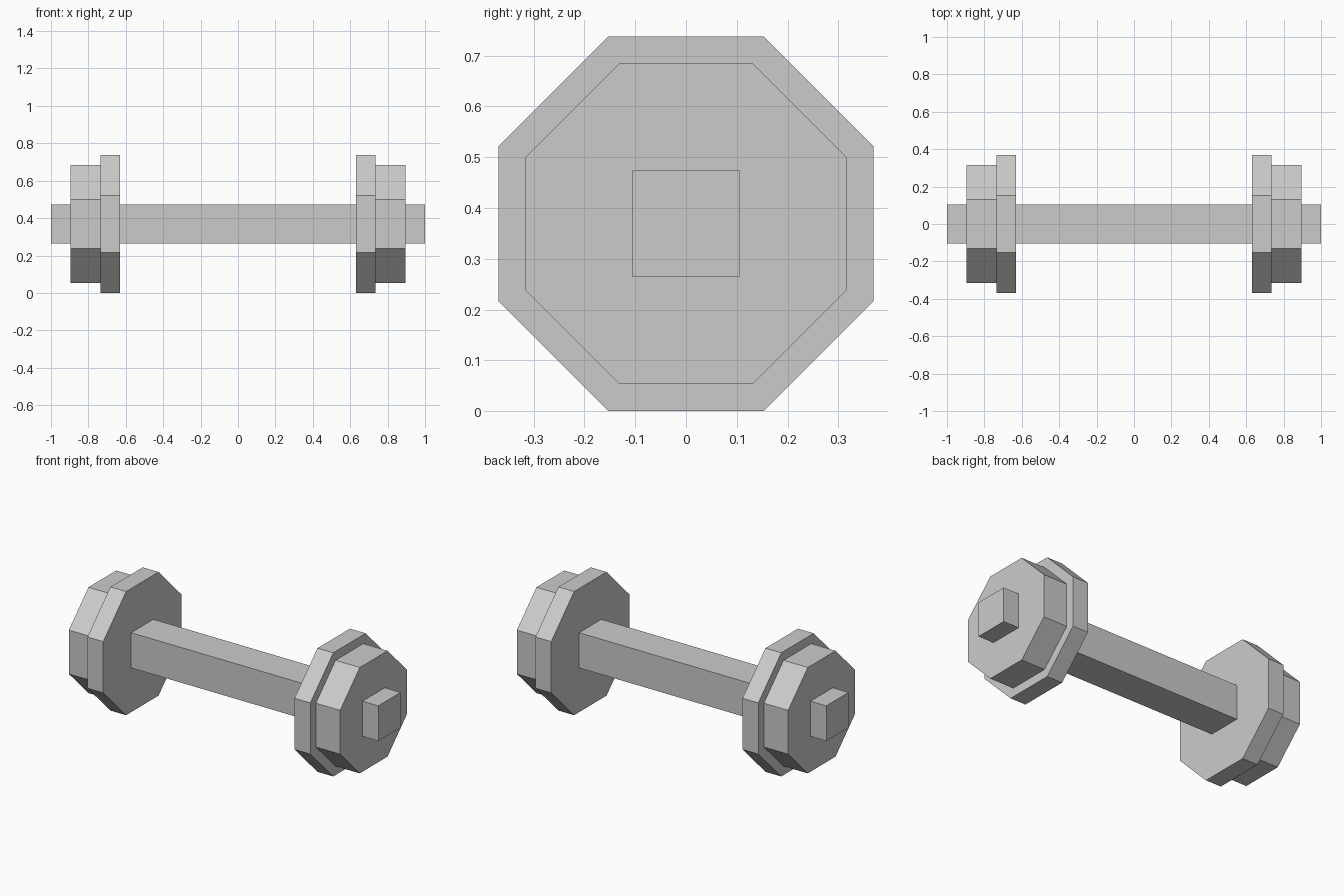
import bpy, math

if "Cube" in bpy.data.objects:
    bpy.data.objects.remove(bpy.data.objects["Cube"])

CENTRE_Z = 0.369


def plate(name, x0, x1, apothem):
    """Octagonal plate along x with a flat side on the ground."""
    bpy.ops.mesh.primitive_cylinder_add(
        vertices=8, radius=apothem / math.cos(math.pi / 8), depth=abs(x1 - x0),
        location=((x0 + x1) / 2, 0, CENTRE_Z))
    ob = bpy.context.object
    ob.name = name
    # Turn flats to face the axes, then lay the plate along x
    for v in ob.data.vertices:
        a = math.atan2(v.co.y, v.co.x)
        a = (math.floor(a / (math.pi / 4) + 0.25) + 0.5) * math.pi / 4
        r = math.hypot(v.co.x, v.co.y)
        v.co = (v.co.z, r * math.cos(a), r * math.sin(a))
    ob.data.update()
    return ob


# Square bar running the full length
bpy.ops.mesh.primitive_cube_add(size=1, location=(0, 0, CENTRE_Z))
bar = bpy.context.object
bar.name = "bar"
for v in bar.data.vertices:
    v.co.x *= 2.0
    v.co.y *= 0.21
    v.co.z *= 0.21

# Large inner and small outer plate at each end
for side, s in (("left", -1), ("right", 1)):
    plate(f"{side}_inner_plate", s * 0.632, s * 0.736, 0.369)
    plate(f"{side}_outer_plate", s * 0.736, s * 0.896, 0.316)
